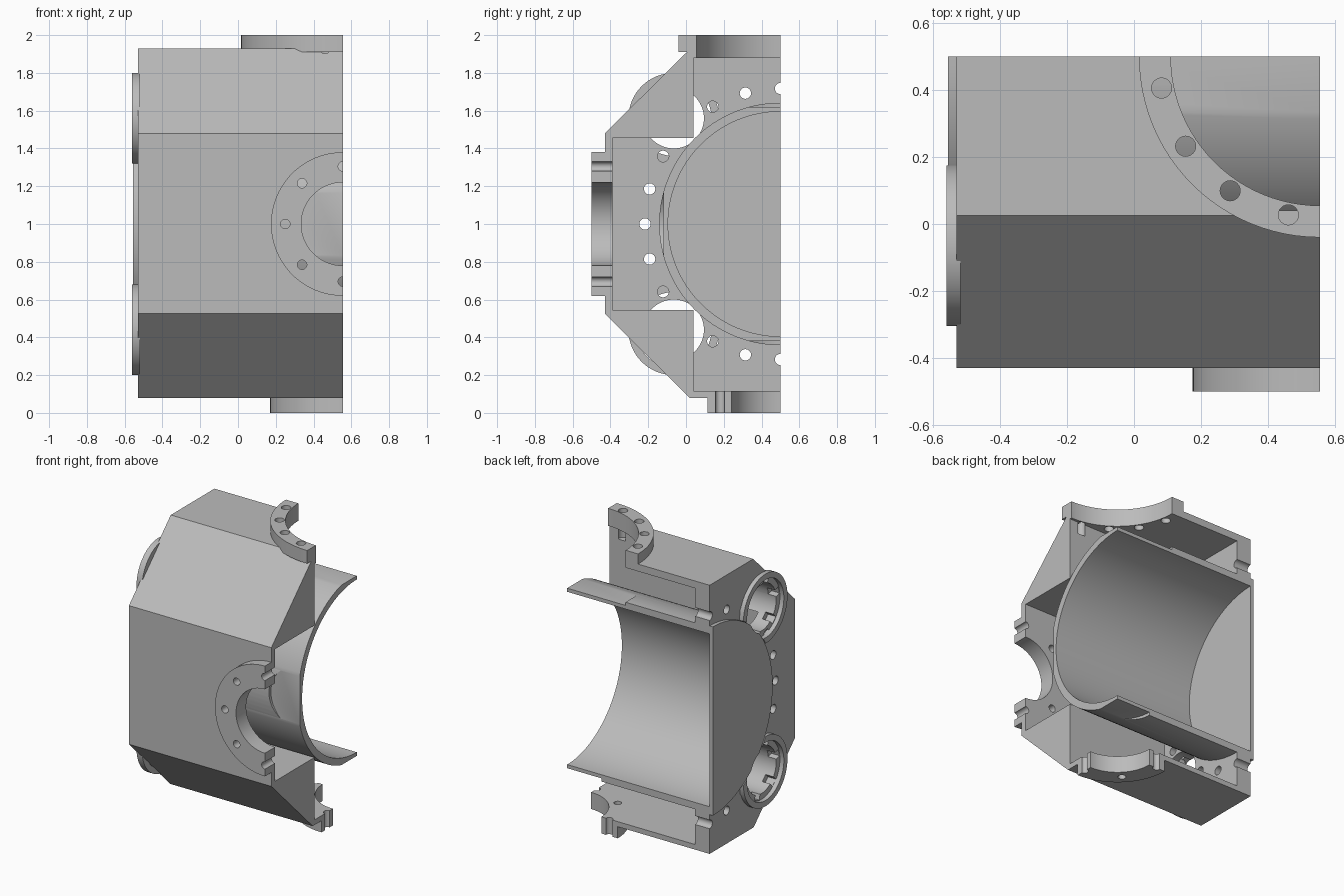
import bpy, bmesh, math
from mathutils import Matrix, Vector

cube = bpy.data.objects.get("Cube")
if cube:
    bpy.data.objects.remove(cube, do_unlink=True)

grey = bpy.data.materials.new("machined_grey")
grey.use_nodes = True
GREY = (0.5, 0.5, 0.5, 1)
grey.diffuse_color = GREY
grey.node_tree.nodes["Principled BSDF"].inputs["Base Color"].default_value = GREY

# Section planes and main centres
CX, CY, CZ = 0.555, 0.5, 1.0
PLATE_OUT, PLATE_IN = -0.53, -0.42
PORT_Y, PORT_DZ = -0.065, 0.56


def finish(name, bm):
    bmesh.ops.recalc_face_normals(bm, faces=bm.faces)
    mesh = bpy.data.meshes.new(name)
    bm.to_mesh(mesh)
    bm.free()
    mesh.materials.append(grey)
    obj = bpy.data.objects.new(name, mesh)
    bpy.context.collection.objects.link(obj)
    return obj


def box(name, low, high):
    bm = bmesh.new()
    low, high = Vector(low), Vector(high)
    bmesh.ops.create_cube(bm, size=1, matrix=Matrix.Translation((low + high) / 2)
                          @ Matrix.Diagonal((*(high - low), 1)))
    return finish(name, bm)


def rod(name, axis, a, b, centre, radius, sides=96):
    """Cylinder along an axis from a to b; centre gives the other two coordinates."""
    bm = bmesh.new()
    pos = list(centre)
    pos.insert("xyz".index(axis), (a + b) / 2)
    turn = {"x": Matrix.Rotation(math.pi / 2, 4, "Y"),
            "y": Matrix.Rotation(math.pi / 2, 4, "X"), "z": Matrix()}[axis]
    bmesh.ops.create_cone(bm, cap_ends=True, segments=sides, radius1=radius, radius2=radius,
                          depth=b - a, matrix=Matrix.Translation(pos) @ turn)
    return finish(name, bm)


def boolean(obj, tool, mode="DIFFERENCE"):
    tool.hide_render = True
    mod = obj.modifiers.new("cut", "BOOLEAN")
    mod.operation, mod.solver, mod.object = mode, "EXACT", tool
    bpy.context.view_layer.objects.active = obj
    bpy.ops.object.modifier_apply(modifier=mod.name)
    bpy.data.objects.remove(tool, do_unlink=True)


def drill(obj, axis, a, b, centre, radius, sides=96):
    boolean(obj, rod("cutter", axis, a, b, centre, radius, sides))


def bolt_holes(obj, axis, a, b, centre, ring, radius, angles):
    for deg in angles:
        t = math.radians(deg)
        spot = (centre[0] + ring * math.cos(t), centre[1] + ring * math.sin(t))
        drill(obj, axis, a, b, spot, radius, 24)


# Housing: chamfered outer profile in y and z, swept along x
bm = bmesh.new()
profile = [(0.8, 1.93), (0.025, 1.93), (-0.43, 1.48), (-0.43, 0.525), (0.02, 0.08), (0.8, 0.08)]
face = bm.faces.new([bm.verts.new((PLATE_OUT, y, z)) for y, z in profile])
swept = bmesh.ops.extrude_face_region(bm, geom=[face])["geom"]
bmesh.ops.translate(bm, vec=(1.4, 0, 0), verts=[v for v in swept if isinstance(v, bmesh.types.BMVert)])
housing = finish("housing", bm)

# Cross-shaped cavity leaving solid corner blocks and an end plate
boolean(housing, box("cutter", (PLATE_IN, -0.39, 0.545), (1, 1, 1.455)))
boolean(housing, box("cutter", (PLATE_IN, 0.04, 0.115), (1, 1.1, 1.88)))
drill(housing, "x", -0.7, -0.3, (CY, CZ), 0.62)
bolt_holes(housing, "x", -0.7, -0.3, (CY, CZ), 0.717, 0.03,
           [90, 105, 120, 150, 165, 180, 195, 210, 240, 255, 270])

# Corner port pockets with small locking notches
for side in (1, -1):
    zc = CZ + side * PORT_DZ
    drill(housing, "x", -0.7, -0.22, (PORT_Y, zc), 0.16, 64)
    for k in range(6):
        notch = box("cutter", (-0.6, 0.12, -0.025), (-0.47, 0.195, 0.025))
        notch.data.transform(Matrix.Translation((0, PORT_Y, zc))
                             @ Matrix.Rotation(math.radians(60 * k + 45), 4, "X"))
        boolean(housing, notch)

# Round flanges: name, axis, start, end, centre, outer, bore, cut range, bolt ring, hole, angles
flanges = [
    ("top_flange", "z", 1.91, 2.0, (CX, CY), 0.54, 0.445, (1.8, 2.1), 0.482, 0.03,
     [191.25 + 22.5 * k for k in range(4)]),
    ("bottom_flange", "z", 0.0, 0.08, (CX, CY), 0.385, 0.26, (-0.1, 0.2), 0.32, 0.025,
     [180, 225, 270]),
    ("front_flange", "y", -0.5, -0.43, (CX, CZ), 0.38, 0.22, (-0.6, -0.3), 0.305, 0.025,
     [90, 135, 180, 225, 270]),
]
parts = [housing]
for name, axis, a, b, centre, outer, bore, span, ring, hole, angles in flanges:
    flange = rod(name, axis, a, b, centre, outer)
    for obj in (flange, housing):
        drill(obj, axis, *span, centre, bore)
        bolt_holes(obj, axis, *span, centre, ring, hole, angles)
    parts.append(flange)

# Liner tube with shallow flats opposite each flange bore
tube = rod("liner_tube", "x", PLATE_OUT, 0.8, (CY, CZ), 0.642, 128)
drill(tube, "x", -0.8, 1, (CY, CZ), 0.595, 128)
drill(tube, "z", 1.62, 1.8, (CX, CY), 0.445)
drill(tube, "z", 0.2, 0.38, (CX, CY), 0.26)
drill(tube, "y", -0.3, -0.12, (CX, CZ), 0.22)
parts.append(tube)

# Thin end cover over the tube
cover = rod("end_cover", "x", -0.555, PLATE_OUT, (CY, CZ), 0.65, 128)
parts.append(cover)

# Raised rings round the corner ports, trimmed where they meet the cover
for name, side in (("upper_port_ring", 1), ("lower_port_ring", -1)):
    spot = (PORT_Y, CZ + side * PORT_DZ)
    ring = rod(name, "x", -0.56, -0.518, spot, 0.24, 64)
    drill(ring, "x", -0.7, -0.4, spot, 0.2, 64)
    drill(ring, "x", -0.7, -0.4, (CY, CZ), 0.652, 128)
    drill(cover, "x", -0.7, -0.4, spot, 0.16, 64)
    parts.append(ring)

# Trim every part to the two section planes and shade it
for obj in parts:
    boolean(obj, box("cutter", (-1, -1, -1), (CX, CY, 3)), "INTERSECT")
    bpy.ops.object.select_all(action="DESELECT")
    obj.select_set(True)
    bpy.context.view_layer.objects.active = obj
    bpy.ops.object.shade_smooth_by_angle(angle=math.radians(30))
